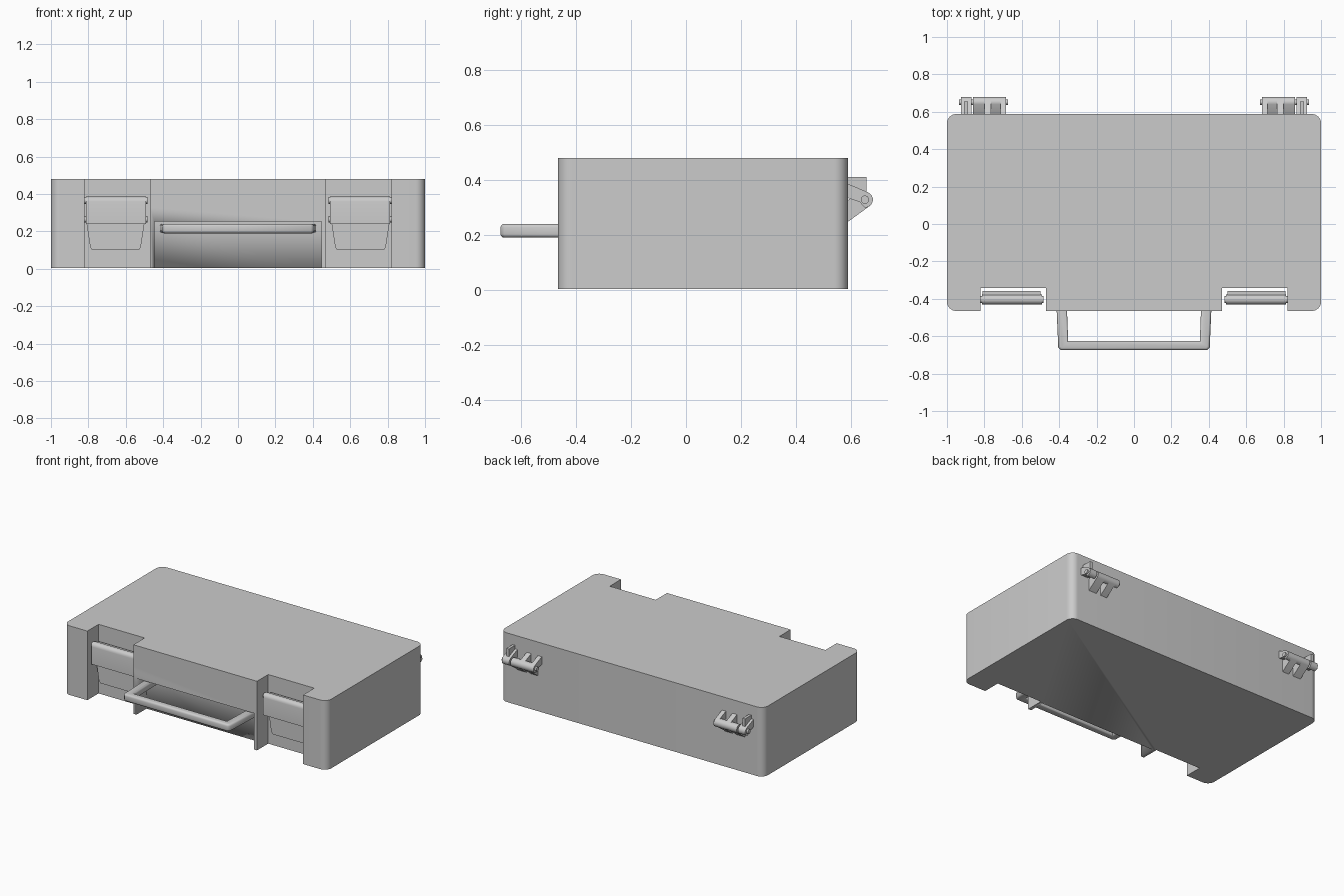
import bpy, bmesh, math
from mathutils import Vector

if "Cube" in bpy.data.objects:
    bpy.data.objects.remove(bpy.data.objects["Cube"])

grey = bpy.data.materials.new("case grey")
grey.diffuse_color = (0.6, 0.6, 0.6, 1)
grey.use_nodes = True
grey.node_tree.nodes["Principled BSDF"].inputs["Base Color"].default_value = grey.diffuse_color


def finish(name, bm, angle=30):
    bmesh.ops.recalc_face_normals(bm, faces=bm.faces)
    me = bpy.data.meshes.new(name)
    bm.to_mesh(me)
    bm.free()
    me.materials.append(grey)
    ob = bpy.data.objects.new(name, me)
    bpy.context.collection.objects.link(ob)
    bpy.ops.object.select_all(action='DESELECT')
    ob.select_set(True)
    bpy.context.view_layer.objects.active = ob
    bpy.ops.object.shade_smooth_by_angle(angle=math.radians(angle))
    return ob


def prism(bm, pts, axis, a, b):
    """Extrude an outline from a to b along x (pts = y,z), y (x,z) or z (x,y)."""
    def co(p, t):
        return {'x': (t, p[0], p[1]), 'y': (p[0], t, p[1]), 'z': (p[0], p[1], t)}[axis]
    face = bm.faces.new([bm.verts.new(co(p, a)) for p in pts])
    out = bmesh.ops.extrude_face_region(bm, geom=[face])
    verts = [g for g in out['geom'] if isinstance(g, bmesh.types.BMVert)]
    bmesh.ops.translate(bm, verts=verts, vec=Vector(co((0, 0), b - a)))


def arc(cx, cy, r, a0, a1, n=8):
    return [(cx + r * math.cos(math.radians(a0 + (a1 - a0) * i / n)),
             cy + r * math.sin(math.radians(a0 + (a1 - a0) * i / n))) for i in range(n + 1)]


# Case outline: rounded corners and two latch notches, right half then mirrored
FRONT, BACK, NOTCH, R = -0.465, 0.588, -0.343, 0.05
half = [(0.47, FRONT), (0.47, NOTCH), (0.82, NOTCH), (0.82, FRONT)]
half += arc(1 - R, FRONT + R, R, -90, 0) + arc(1 - R, BACK - R, R, 0, 90)
outline = half + [(-x, y) for x, y in reversed(half)]

bm = bmesh.new()
prism(bm, outline, 'z', 0.33, 0.479)
finish("lid", bm)

bm = bmesh.new()
prism(bm, outline, 'z', 0.004, 0.33)
base = finish("base", bm)

# Handle recess, open at the front and bottom
bm = bmesh.new()
prism(bm, [(-0.447, -0.1), (0.447, -0.1), (0.447, 0.253), (-0.447, 0.253)], 'y', -0.6, -0.355)
cutter = finish("recess_cutter", bm)
mod = base.modifiers.new("recess", 'BOOLEAN')
mod.operation = 'DIFFERENCE'
mod.solver = 'EXACT'
mod.object = cutter
bpy.context.view_layer.objects.active = base
bpy.ops.object.modifier_apply(modifier="recess")
bpy.data.objects.remove(cutter)

# Handle: tapered U with softened edges
side = [(0.418, -0.355), (0.405, -0.66), (0.39, -0.674)]
inner = [(0.352, -0.626), (0.362, -0.355)]
u = side + [(-x, y) for x, y in reversed(side)] + \
    [(-x, y) for x, y in reversed(inner)] + inner
bm = bmesh.new()
prism(bm, u, 'z', 0.19, 0.24)
rims = [e for e in bm.edges if abs(e.verts[0].co.z - e.verts[1].co.z) < 1e-5]
bmesh.ops.bevel(bm, geom=rims, offset=0.013, segments=3, profile=0.5, affect='EDGES')
finish("handle", bm, 50)

for s, label in ((1, "right"), (-1, "left")):
    # Latch: tapered tongue behind a rounded cover with side lugs
    bm = bmesh.new()
    tongue = [(0.53, 0.10), (0.78, 0.10), (0.79, 0.115), (0.81, 0.245), (0.81, 0.37),
              (0.50, 0.37), (0.50, 0.245), (0.52, 0.115)]
    prism(bm, [(s * x, z) for x, z in tongue], 'y', -0.382, -0.357)
    finish(label + "_latch_tongue", bm)

    bm = bmesh.new()
    cover = [(-0.378, 0.24)] + arc(-0.404, 0.36, 0.026, 0, 180) + [(-0.43, 0.24)]
    prism(bm, cover, 'x', s * 0.493, s * 0.812)
    for z in (0.365, 0.265):
        prism(bm, arc(-0.404, z, 0.018, 0, 337.5, 15), 'x', s * 0.485, s * 0.82)
    finish(label + "_latch_cover", bm)

    # Hinge: lid arms, upright stop plate, base gussets and pin
    cy, cz, r = 0.65, 0.328, 0.029
    bm = bmesh.new()
    lid_arm = [(0.585, 0.335), (0.63, 0.32)] + arc(cy, cz, r, -90, 70) + [(0.585, 0.387)]
    for a, b in ((0.685, 0.715), (0.765, 0.80), (0.87, 0.925)):
        prism(bm, lid_arm, 'x', s * a, s * b)
    prism(bm, [(0.585, 0.335), (0.655, 0.335), (0.655, 0.41), (0.585, 0.41)],
          'x', s * 0.888, s * 0.908)
    finish(label + "_hinge_lid_arms", bm)

    bm = bmesh.new()
    gusset = [(0.585, 0.245)] + arc(cy, cz, r, -50, 110) + [(0.585, 0.325)]
    for a, b in ((0.715, 0.765), (0.80, 0.86)):
        prism(bm, gusset, 'x', s * a, s * b)
    finish(label + "_hinge_base_gussets", bm)

    bm = bmesh.new()
    prism(bm, arc(cy, cz, 0.015, 0, 337.5, 15), 'x', s * 0.673, s * 0.936)
    finish(label + "_hinge_pin", bm)
